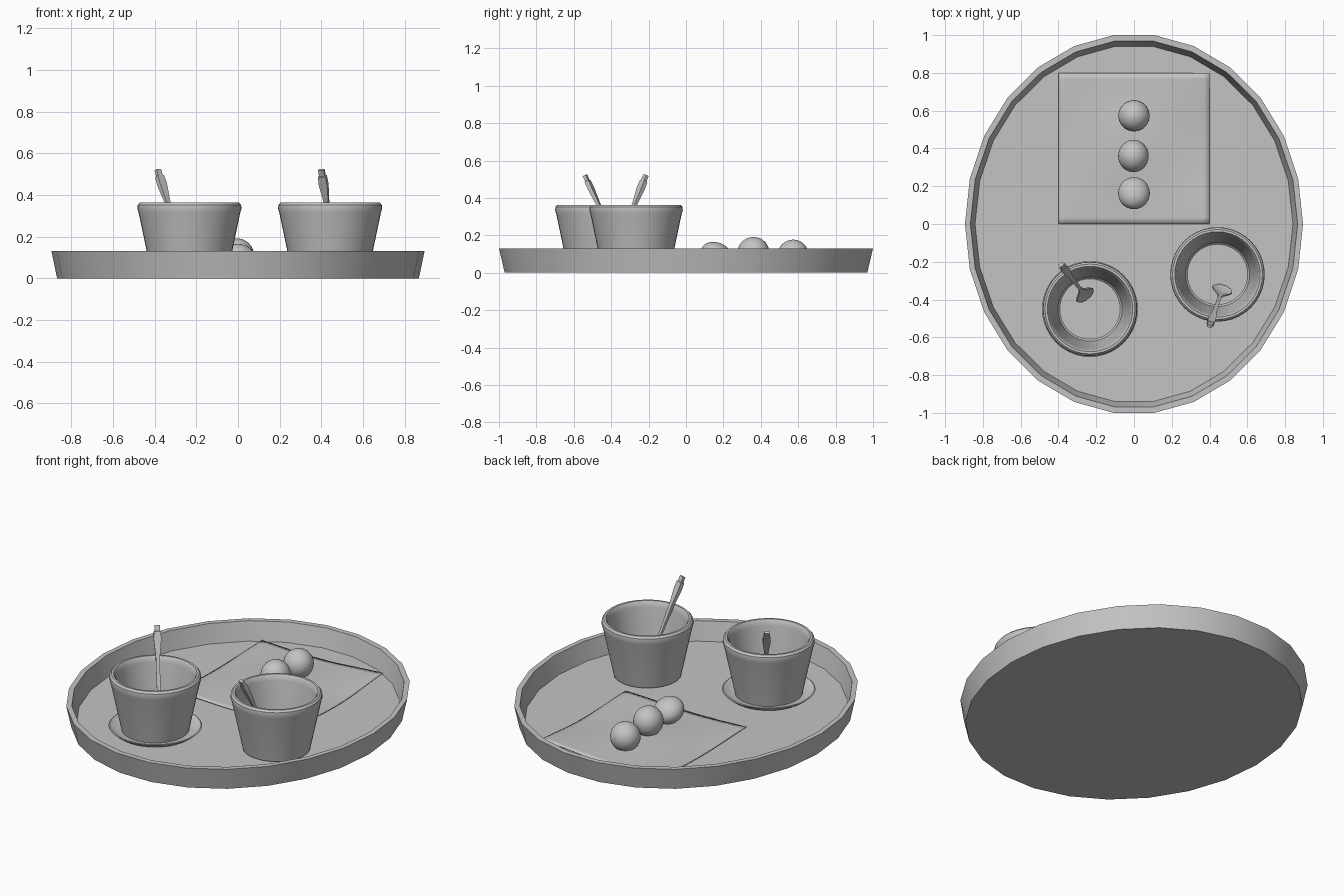
import bpy, bmesh, math
from mathutils import Vector, Matrix

if "Cube" in bpy.data.objects:
    bpy.data.objects.remove(bpy.data.objects["Cube"], do_unlink=True)

GREY = (0.55, 0.55, 0.55, 1)
mat = bpy.data.materials.new("plain grey")
mat.use_nodes = True
mat.diffuse_color = GREY
mat.node_tree.nodes["Principled BSDF"].inputs["Base Color"].default_value = GREY


def finish(bm, name, angle=35):
    bmesh.ops.recalc_face_normals(bm, faces=bm.faces[:])
    mesh = bpy.data.meshes.new(name)
    bm.to_mesh(mesh)
    bm.free()
    mesh.materials.append(mat)
    ob = bpy.data.objects.new(name, mesh)
    bpy.context.collection.objects.link(ob)
    bpy.ops.object.select_all(action='DESELECT')
    ob.select_set(True)
    bpy.context.view_layer.objects.active = ob
    bpy.ops.object.shade_smooth_by_angle(angle=math.radians(angle))
    return ob


def bridge(bm, rings):
    """Skin a row of vertex rings and cap both ends."""
    for a, b in zip(rings, rings[1:]):
        n = len(a)
        for i in range(n):
            bm.faces.new((a[i], a[(i + 1) % n], b[(i + 1) % n], b[i]))
    bm.faces.new(rings[0])
    bm.faces.new(rings[-1])


def lathe(name, profile, sides, centre=(0, 0), stretch=(1, 1)):
    bm = bmesh.new()
    rings = []
    for r, z in profile:
        angles = [math.tau * i / sides for i in range(sides)]
        rings.append([bm.verts.new((centre[0] + stretch[0] * r * math.cos(a),
                                    centre[1] + stretch[1] * r * math.sin(a), z))
                      for a in angles])
    bridge(bm, rings)
    return finish(bm, name)


# Oval tray with a sloping rim
lathe("tray", [(0.97, 0), (1, 0.13), (0.968, 0.13), (0.94, 0.02)], 26,
      stretch=(0.895, 1.007))

# Two cups, one on a saucer
CUP = [(0.17, 0.022), (0.184, 0.03), (0.244, 0.315), (0.25, 0.335), (0.248, 0.352),
       (0.238, 0.363), (0.226, 0.363), (0.217, 0.35), (0.213, 0.33), (0.17, 0.055),
       (0.16, 0.045)]
LEFT, RIGHT = (0.442, -0.267), (-0.233, -0.45)
lathe("left_cup", CUP, 40, LEFT)
lathe("right_cup", CUP, 40, RIGHT)
lathe("saucer", [(0.19, 0.018), (0.225, 0.025), (0.254, 0.05), (0.248, 0.053),
                 (0.22, 0.034), (0.18, 0.03)], 40, RIGHT)


# Spoons leaning on the cup rims
def spoon(name, top, bottom):
    top, bottom = Vector(top), Vector(bottom)
    along = bottom - top
    axis = along.normalized()
    side = axis.cross(Vector((0, 0, 1))).normalized()
    normal = side.cross(axis)
    # position along the spoon, half width, half thickness, dish depth
    sections = [(0, .014, .009, 0), (.06, .014, .009, 0), (.065, .019, .012, 0),
                (.15, .021, .012, 0), (.32, .012, .009, 0), (.72, .009, .006, 0),
                (.77, .018, .005, .004), (.83, .042, .004, .011),
                (.89, .055, .004, .015), (.95, .046, .004, .011), (1, .014, .003, .003)]
    bm = bmesh.new()
    rings = []
    for t, w, h, dish in sections:
        c = top + along * t
        outline = [(-w, h), (0, h - dish), (w, h), (w, -h), (0, -h - dish), (-w, -h)]
        rings.append([bm.verts.new(c + side * u + normal * v) for u, v in outline])
    bridge(bm, rings)
    finish(bm, name)


spoon("right_spoon", (-0.385, -0.215, 0.52), (-0.245, -0.395, 0.055))
spoon("left_spoon", (0.4, -0.54, 0.52), (0.475, -0.325, 0.055))

# Thin rumpled napkin
bm = bmesh.new()
bmesh.ops.create_grid(bm, x_segments=24, y_segments=24, size=0.4)
for v in bm.verts:
    x, y = v.co.x, v.co.y
    wave = 0.007 * math.sin(7 * x + 2) * math.cos(8 * y)
    lift = 0.1 * max(0, (x + y) / 0.8) ** 3 * 0.15
    v.co = (x, y + 0.4, 0.03 + wave + lift)
napkin = finish(bm, "napkin", 60)
solid = napkin.modifiers.new("thickness", 'SOLIDIFY')
solid.thickness = 0.005


# Row of round sweets; the front one is flattened and tilted
def sweet(name, place, size, tilt=0):
    bm = bmesh.new()
    m = (Matrix.Translation(place) @ Matrix.Rotation(tilt, 4, 'X')
         @ Matrix.Diagonal((*size, 1)))
    bmesh.ops.create_uvsphere(bm, u_segments=32, v_segments=16, radius=1, matrix=m)
    finish(bm, name)


sweet("back_sweet", (0, 0.573, 0.094), (0.083, 0.083, 0.083))
sweet("middle_sweet", (-0.003, 0.36, 0.106), (0.081, 0.086, 0.085), 0.3)
sweet("front_sweet", (0, 0.163, 0.095), (0.084, 0.088, 0.066), -0.4)
